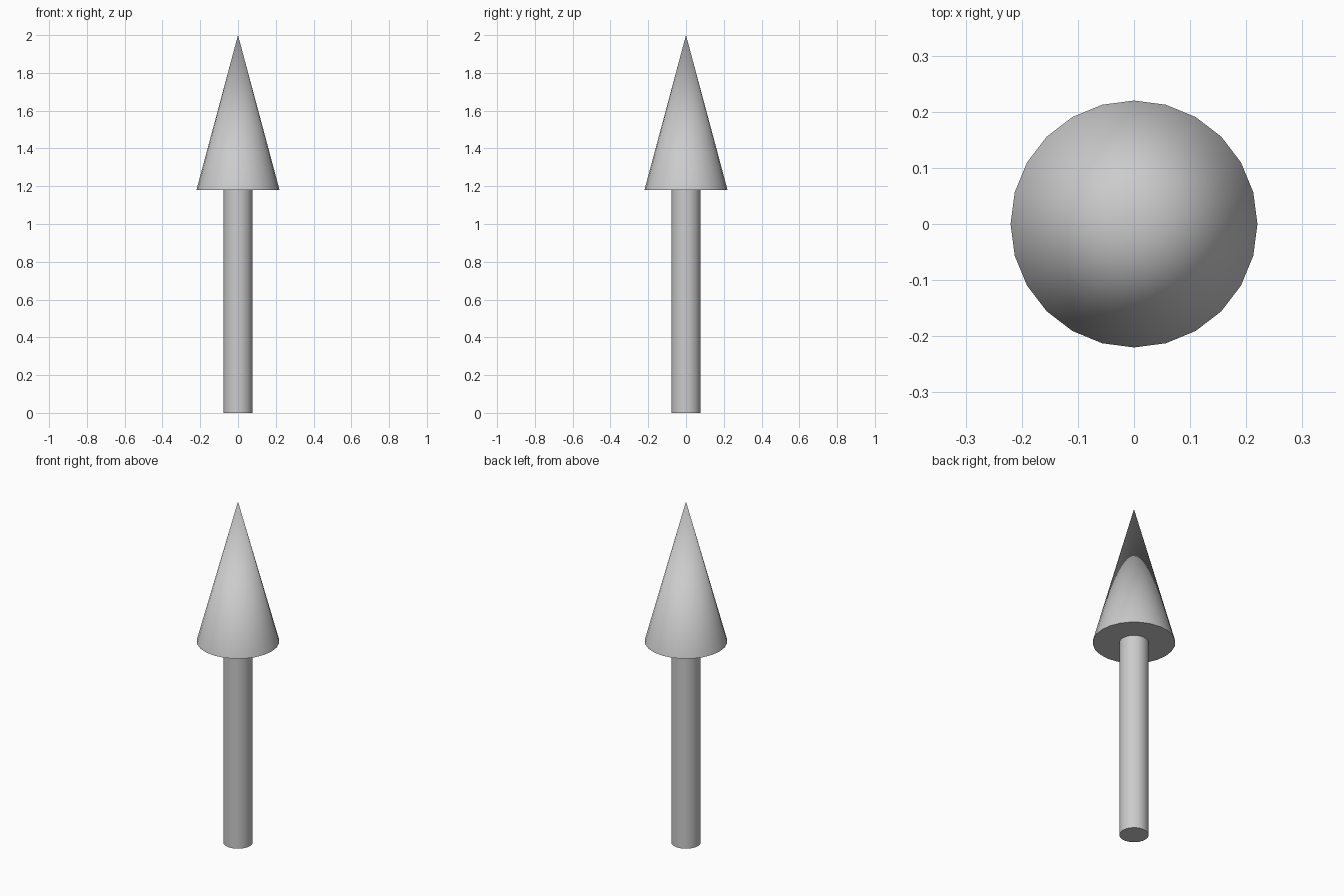
import bpy
import math

if "Cube" in bpy.data.objects:
    bpy.data.objects.remove(bpy.data.objects["Cube"])

SIDES = 24
HEAD_BASE = 1.18
HEIGHT = 2.0


def round_part(name, r_bottom, r_top, z0, z1):
    """Capped cone or cylinder standing between two heights."""
    bpy.ops.mesh.primitive_cone_add(
        vertices=SIDES, radius1=r_bottom, radius2=r_top,
        depth=z1 - z0, location=(0, 0, (z0 + z1) / 2))
    obj = bpy.context.object
    obj.name = name
    bpy.ops.object.shade_smooth_by_angle(angle=math.radians(40))
    return obj


# Straight shaft, up to the underside of the head
round_part("arrow_shaft", 0.078, 0.078, 0.0, HEAD_BASE)

# Pointed conical head
round_part("arrow_head", 0.22, 0.0, HEAD_BASE, HEIGHT)
